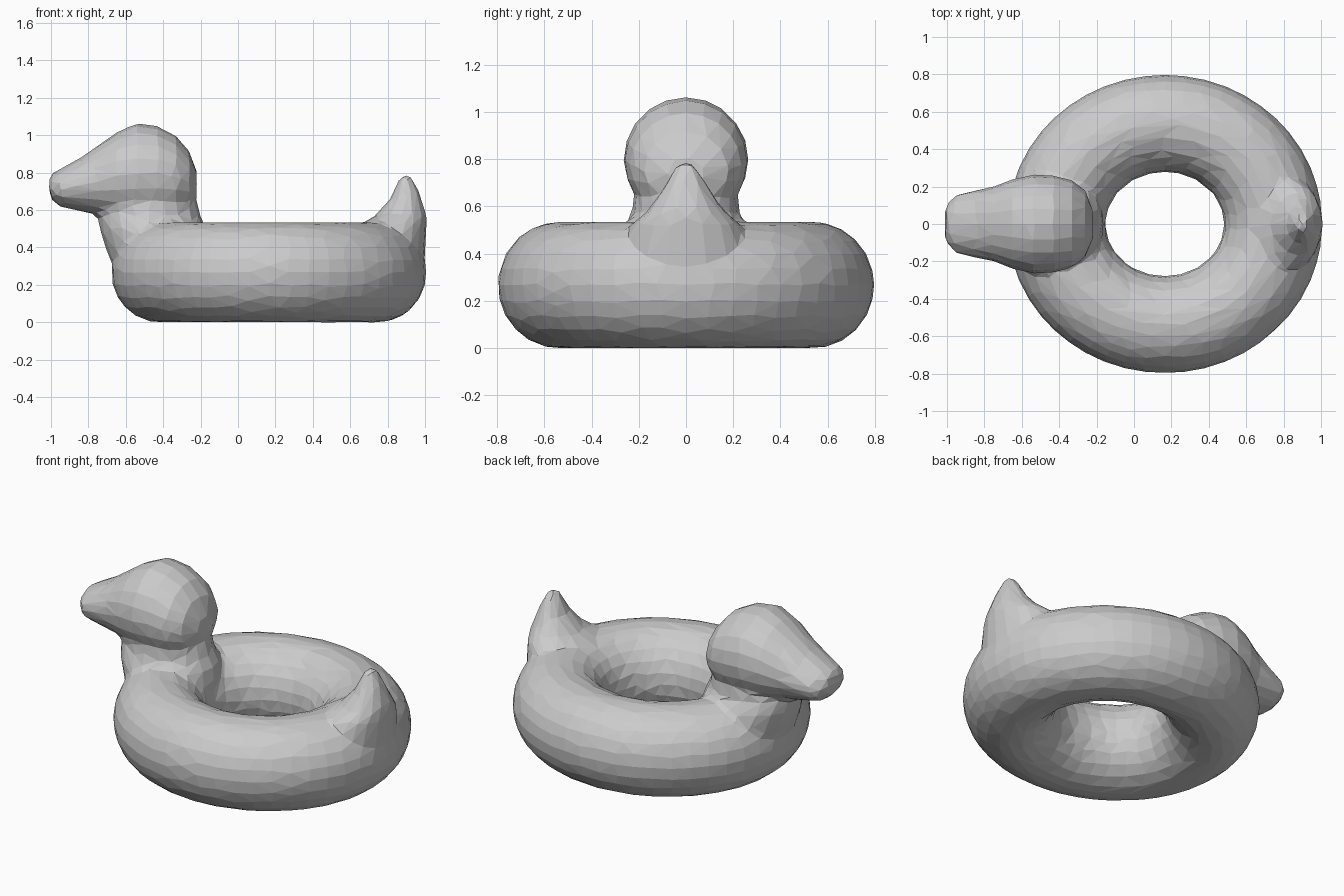
import bpy
import bmesh
from math import cos, sin, pi

cube = bpy.data.objects.get("Cube")
if cube:
    bpy.data.objects.remove(cube, do_unlink=True)

# Single vinyl colour
vinyl = bpy.data.materials.new("light grey vinyl")
vinyl.use_nodes = True
GREY = (0.6, 0.6, 0.6, 1)
vinyl.diffuse_color = GREY
vinyl.node_tree.nodes["Principled BSDF"].inputs["Base Color"].default_value = GREY


def skin(bm, rings, loop=False):
    """Bridge successive rings of points, capping the ends of open lofts."""
    rings = [[bm.verts.new(p) for p in ring] for ring in rings]
    n = len(rings[0])
    pairs = list(zip(rings, rings[1:])) + ([(rings[-1], rings[0])] if loop else [])
    for a, b in pairs:
        for i in range(n):
            j = (i + 1) % n
            bm.faces.new((a[i], a[j], b[j], b[i]))
    if not loop:
        bm.faces.new(rings[0])
        bm.faces.new(rings[-1])


def upright(sections, n=20):
    """Horizontal ellipses from (z, back x, front x, half width)."""
    return [[((a + b) / 2 + (b - a) / 2 * cos(2 * pi * i / n),
              w * sin(2 * pi * i / n), z) for i in range(n)]
            for z, a, b, w in sections]


def lengthwise(sections, n=20):
    """Cross ellipses from (x, low z, high z, half width)."""
    return [[(x, w * cos(2 * pi * i / n),
              (a + b) / 2 + (b - a) / 2 * sin(2 * pi * i / n)) for i in range(n)]
            for x, a, b, w in sections]


def make_part(name, rings, loop=False):
    bm = bmesh.new()
    skin(bm, rings, loop)
    bmesh.ops.recalc_face_normals(bm, faces=bm.faces)
    mesh = bpy.data.meshes.new(name)
    bm.to_mesh(mesh)
    bm.free()
    mesh.materials.append(vinyl)
    ob = bpy.data.objects.new(name, mesh)
    bpy.context.collection.objects.link(ob)
    return ob


# Inflated ring, slightly longer than wide
ring_points = []
for i in range(48):
    t = 2 * pi * i / 48
    ring = []
    for k in range(24):
        p = 2 * pi * k / 24
        r = 0.538 + 0.26 * cos(p)
        ring.append((0.165 + (r + 0.045) * cos(t) * (1 if r > 0.5 else 0.98),
                     r * sin(t), 0.262 + 0.268 * sin(p)))
    ring_points.append(ring)
body = make_part("swim_ring", ring_points, True)

# Neck rising out of the ring
neck = make_part("neck", upright([
    (0.25, -0.65, -0.20, 0.28), (0.40, -0.71, -0.16, 0.29),
    (0.50, -0.74, -0.17, 0.27), (0.56, -0.75, -0.20, 0.23),
    (0.64, -0.74, -0.22, 0.22), (0.78, -0.70, -0.25, 0.21)]))

# Head tapering into a blunt bill
head = make_part("head", lengthwise([
    (-1.01, 0.67, 0.78, 0.09), (-0.96, 0.615, 0.81, 0.155),
    (-0.85, 0.59, 0.87, 0.18), (-0.75, 0.57, 0.94, 0.20),
    (-0.65, 0.55, 1.01, 0.24), (-0.54, 0.53, 1.06, 0.265),
    (-0.43, 0.53, 1.045, 0.26), (-0.33, 0.55, 0.99, 0.235),
    (-0.26, 0.60, 0.91, 0.18), (-0.22, 0.68, 0.80, 0.08)]))

# Upturned pointed tail
tail = make_part("tail", upright([
    (0.25, 0.68, 0.99, 0.25), (0.42, 0.63, 1.005, 0.26),
    (0.52, 0.66, 1.01, 0.23), (0.57, 0.74, 1.01, 0.17),
    (0.65, 0.81, 0.985, 0.11), (0.71, 0.84, 0.96, 0.075),
    (0.78, 0.87, 0.925, 0.035)]))

# Merge into one skin and reduce it to irregular low-poly facets
bpy.ops.object.select_all(action="DESELECT")
for ob in (body, neck, head, tail):
    ob.select_set(True)
bpy.context.view_layer.objects.active = body
bpy.ops.object.join()
body.name = "swim_ring_duck"
remesh = body.modifiers.new("merge", "REMESH")
remesh.mode = "VOXEL"
remesh.voxel_size = 0.022
soften = body.modifiers.new("soften", "SMOOTH")
soften.factor = 0.5
soften.iterations = 4
facets = body.modifiers.new("facets", "DECIMATE")
facets.ratio = 0.045
facets.use_collapse_triangulate = True
for mod in ("merge", "soften", "facets"):
    bpy.ops.object.modifier_apply(modifier=mod)

# Flat facets, resting on the ground
for poly in body.data.polygons:
    poly.use_smooth = False
    poly.material_index = 0
low = min(v.co.z for v in body.data.vertices)
for v in body.data.vertices:
    v.co.z -= low
